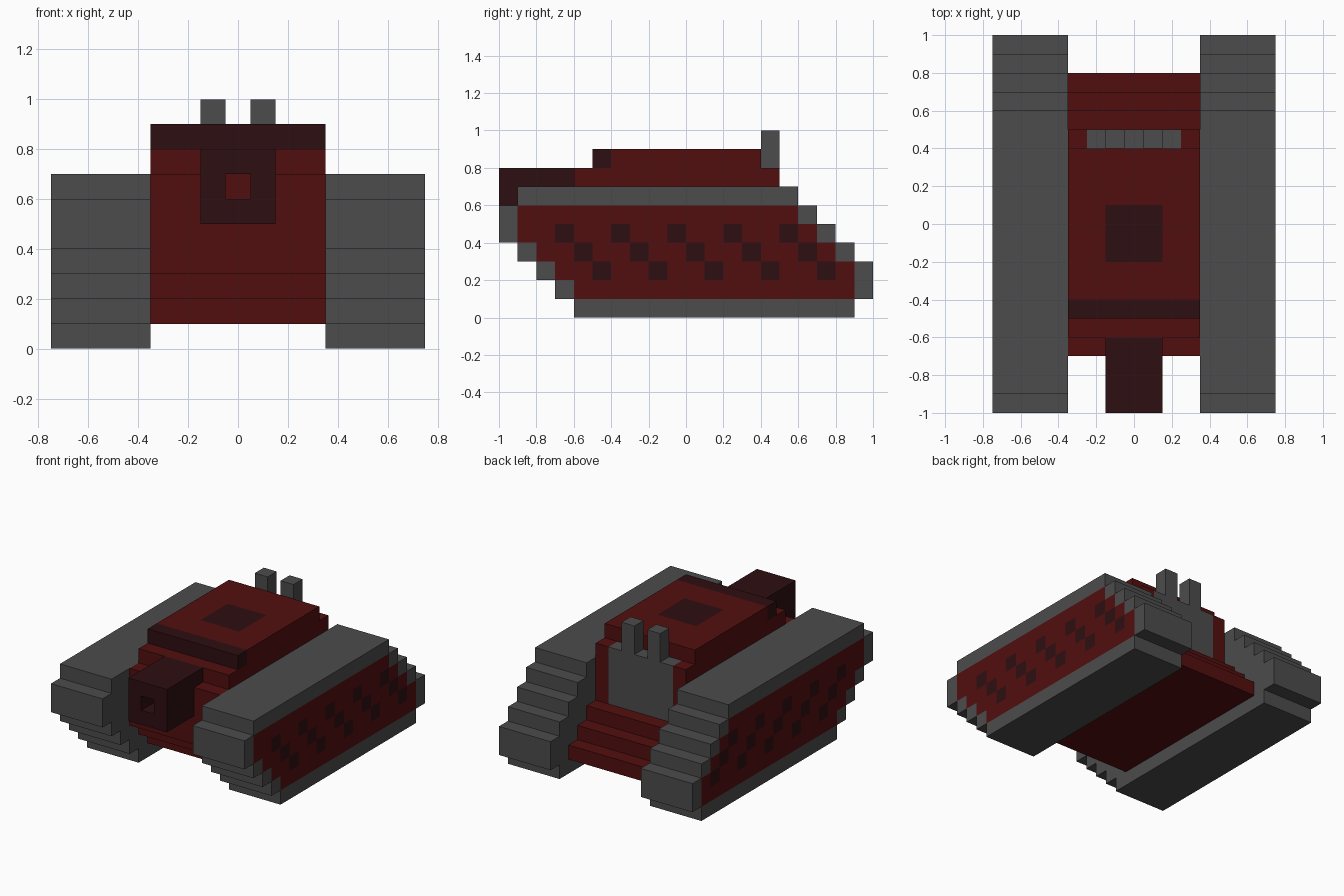
import bpy
import bmesh
from mathutils import Vector

CELL = 0.1

cube = bpy.data.objects.get("Cube")
if cube:
    bpy.data.objects.remove(cube, do_unlink=True)


def make_material(name, color):
    mat = bpy.data.materials.new(name)
    mat.use_nodes = True
    rgba = (*color, 1.0)
    mat.diffuse_color = rgba
    mat.node_tree.nodes["Principled BSDF"].inputs["Base Color"].default_value = rgba
    return mat


MATERIALS = [
    make_material("track gray", (0.072, 0.072, 0.072)),
    make_material("armour red", (0.085, 0.0045, 0.0045)),
    make_material("dark maroon", (0.027, 0.0045, 0.0055)),
]
GRAY, RED, DARK = range(3)


def build_blocks(name, cells, paint):
    """Skin a set of unit blocks; paint(cell, axis, sign) picks each face's colour."""
    cells = set(cells)
    bm = bmesh.new()
    for cell in cells:
        center = Vector((cell[0], cell[1] + 0.5, cell[2] + 0.5))
        for axis in range(3):
            for sign in (-1, 1):
                neighbour = list(cell)
                neighbour[axis] += sign
                if tuple(neighbour) in cells:
                    continue
                out, u, v = Vector(), Vector(), Vector()
                out[axis] = sign * 0.5
                u[(axis + 1) % 3] = 0.5
                v[(axis + 2) % 3] = 0.5 * sign
                mid = center + out
                corners = [mid - u - v, mid + u - v, mid + u + v, mid - u + v]
                face = bm.faces.new([bm.verts.new(p * CELL) for p in corners])
                face.material_index = paint(cell, axis, sign)
    bmesh.ops.remove_doubles(bm, verts=bm.verts, dist=0.001)
    mesh = bpy.data.meshes.new(name)
    bm.to_mesh(mesh)
    bm.free()
    for mat in MATERIALS:
        mesh.materials.append(mat)
    obj = bpy.data.objects.new(name, mesh)
    bpy.context.collection.objects.link(obj)
    return obj


def stack(columns, layers, base):
    """Blocks for a side profile given as (front, back) per layer."""
    return [(i, j, k) for k, (front, back) in enumerate(layers, base)
            for j in range(front, back) for i in columns]


# Tracks: stepped ends, red outer panel with diagonal rows of dark wheels
TRACK = [(-6, 9), (-7, 10), (-8, 10), (-9, 9), (-10, 8), (-10, 7), (-9, 6)]


def track_paint(side):
    def paint(cell, axis, sign):
        i, j, k = cell
        front, back = TRACK[k]
        if axis != 0 or sign != side or not 1 <= k <= 5:
            return GRAY
        if not front < j < back - 1:
            return GRAY
        return DARK if 2 <= k <= 4 and (j + k) % 3 == 0 else RED
    return paint


for label, side in (("left", 1), ("right", -1)):
    columns = [side * i for i in range(4, 8)]
    build_blocks(label + "_track", stack(columns, TRACK, 0), track_paint(side))

# Hull and turret: dark front band, dark hatch, gray engine plate at the back
HULL = [(-5, 8), (-6, 7), (-7, 6), (-7, 5), (-7, 5), (-7, 5), (-6, 5), (-5, 4)]


def hull_paint(cell, axis, sign):
    i, j, k = cell
    if k == 8 and j == -5:
        return DARK
    if k == 8 and axis == 2 and abs(i) <= 1 and -2 <= j <= 0:
        return DARK
    if j == 4 and 4 <= k <= 7 and abs(i) <= 2 and sign > 0 and axis > 0:
        return GRAY
    return RED


build_blocks("hull_and_turret", stack(range(-3, 4), HULL, 1), hull_paint)

# Cannon: square tube with an open bore
cannon = [c for c in stack((-1, 0, 1), [(-10, -7), (-10, -7), (-10, -6)], 5)
          if (c[0], c[2]) != (0, 6)]
build_blocks("cannon", cannon, lambda *face: DARK)

# Exhaust pipes
for label, i in (("left", 1), ("right", -1)):
    build_blocks(label + "_exhaust", stack([i], [(4, 5), (4, 5)], 8),
                 lambda *face: GRAY)
